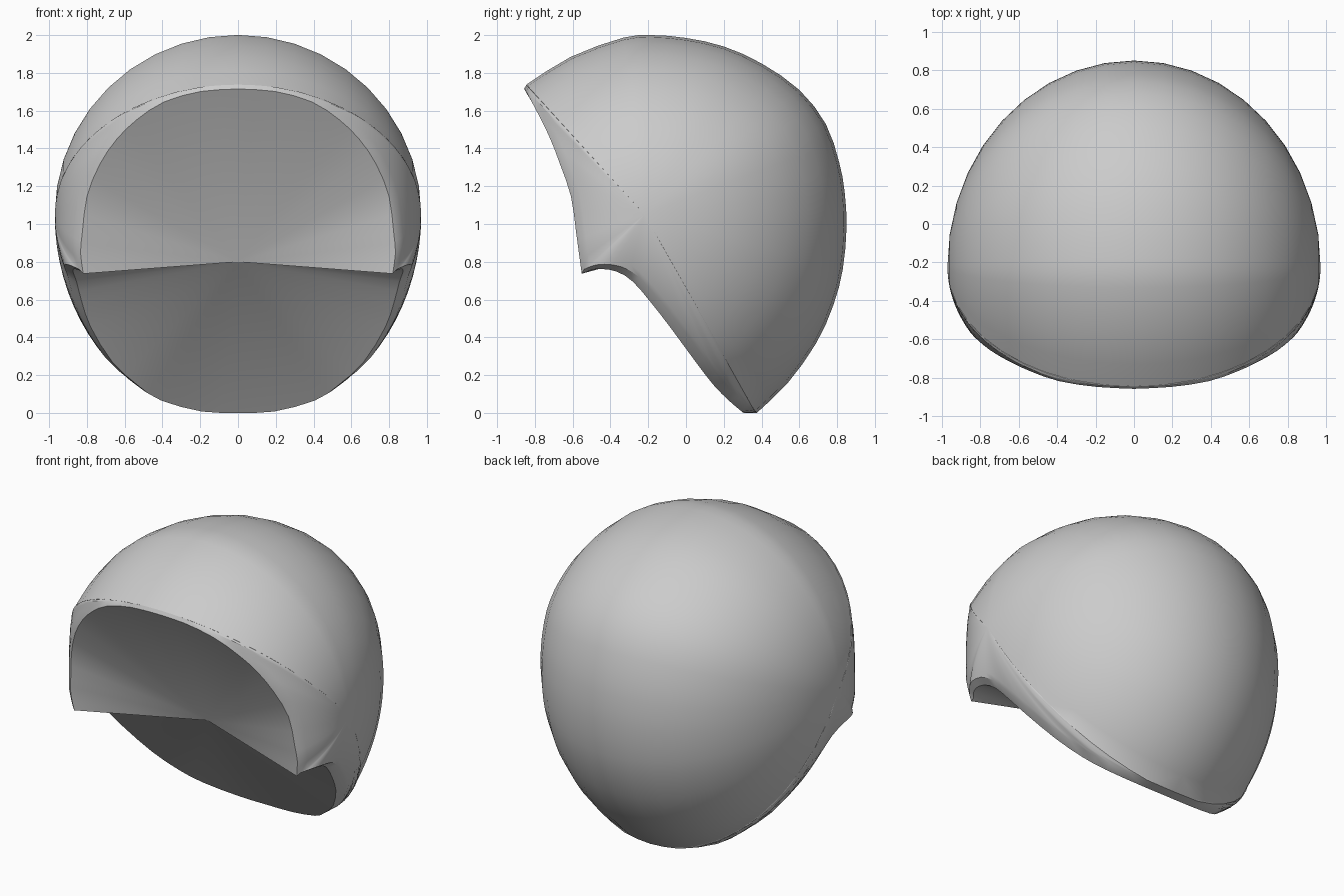
import bpy, bmesh, math
from mathutils import Vector

if "Cube" in bpy.data.objects:
    bpy.data.objects.remove(bpy.data.objects["Cube"])

HALF_WIDTH = 0.97
POLE_Y, POLE_Z = -0.22, 1.05      # widest point of the shell, seen from the side
APEX = Vector((0, -0.32, 0.80))   # deepest point of the hollow
RINGS = 10

# Half of the outer rim: face opening, then neck opening, then the centre profile
face_rim = [(0, -.845, 1.738), (.2, -.835, 1.725), (.4, -.805, 1.67), (.55, -.755, 1.575),
            (.66, -.705, 1.47), (.75, -.655, 1.34), (.82, -.597, 1.17), (.845, -.57, .98),
            (.855, -.555, .87), (.84, -.54, .76)]
neck_rim = [(.84, -.54, .76), (.885, -.49, .78), (.915, -.43, .787), (.92, -.34, .773),
            (.90, -.25, .72), (.87, -.15, .61), (.82, -.04, .475), (.70, .10, .29),
            (.56, .20, .165), (.43, .285, .08), (.2, .36, .015), (0, .375, 0)]
centre = [(0, y, z) for y, z in
          [(.375, 0), (.54, .16), (.69, .37), (.78, .57), (.83, .76), (.85, .98), (.84, 1.17),
           (.81, 1.33), (.74, 1.53), (.6, 1.71), (.4, 1.85), (.2, 1.94), (0, 1.985),
           (-.18, 2.0), (-.33, 1.987), (-.61, 1.885), (-.845, 1.738)]]


def smooth(points, steps=2):
    """Catmull-Rom curve through the points."""
    p = [Vector(q) for q in points]
    p = [2 * p[0] - p[1]] + p + [2 * p[-1] - p[-2]]
    out = []
    for a, b, c, d in zip(p, p[1:], p[2:], p[3:]):
        for i in range(steps):
            t = i / steps
            out.append(0.5 * (2 * b + (c - a) * t + (2 * a - 5 * b + 4 * c - d) * t * t
                              + (3 * b - a - 3 * c + d) * t ** 3))
    return out + [p[-2]]


def spoke(end):
    """Elliptical arc on the shell from the side pole to an edge point."""
    reach = math.acos(max(0, min(1, end.x / HALF_WIDTH)))
    pts = []
    for i in range(RINGS + 1):
        a = reach * i / RINGS
        k = math.sin(a) / math.sin(reach)
        pts.append(Vector((HALF_WIDTH * math.cos(a), POLE_Y + (end.y - POLE_Y) * k,
                           POLE_Z + (end.z - POLE_Z) * k)))
    return pts


def neck_inner(p, s):
    return Vector((p.x * .95, p.y - .01 - .06 * s, max(0, p.z - .025 * (1 - s ** 4))))


face, neck, mid = smooth(face_rim), smooth(neck_rim), smooth(centre)
face_in = [Vector((p.x * .975, p.y - .012, p.z - .023)) for p in face]
neck_in = [neck_inner(p, i / (len(neck) - 1)) for i, p in enumerate(neck)]
neck_in[0] = face_in[-1].copy()

bm = bmesh.new()


def add_face(points, side):
    bm.faces.new([bm.verts.new((p.x * side, p.y, p.z)) for p in points])


for side in (1, -1):
    # Outer shell
    for line in (face, neck, mid):
        arcs = [spoke(p) for p in line]
        for a, b in zip(arcs, arcs[1:]):
            add_face([a[0], a[1], b[1]], side)
            for i in range(1, RINGS):
                add_face([a[i], a[i + 1], b[i + 1], b[i]], side)
    # Rim strip and shallow hollow
    for outer, inner in ((face, face_in), (neck, neck_in)):
        for i in range(len(outer) - 1):
            add_face([outer[i], outer[i + 1], inner[i + 1], inner[i]], side)
            add_face([inner[i], inner[i + 1], APEX], side)

bmesh.ops.remove_doubles(bm, verts=bm.verts, dist=0.0008)
bmesh.ops.dissolve_degenerate(bm, edges=bm.edges, dist=0.0005)
bmesh.ops.recalc_face_normals(bm, faces=bm.faces)

mesh = bpy.data.meshes.new("helmet_shell")
bm.to_mesh(mesh)
bm.free()
helmet = bpy.data.objects.new("helmet_shell", mesh)
bpy.context.collection.objects.link(helmet)

grey = bpy.data.materials.new("light_grey")
grey.diffuse_color = (0.6, 0.6, 0.6, 1)
grey.use_nodes = True
grey.node_tree.nodes["Principled BSDF"].inputs["Base Color"].default_value = grey.diffuse_color
mesh.materials.append(grey)

bpy.context.view_layer.objects.active = helmet
helmet.select_set(True)
bpy.ops.object.shade_smooth_by_angle(angle=math.radians(30))
